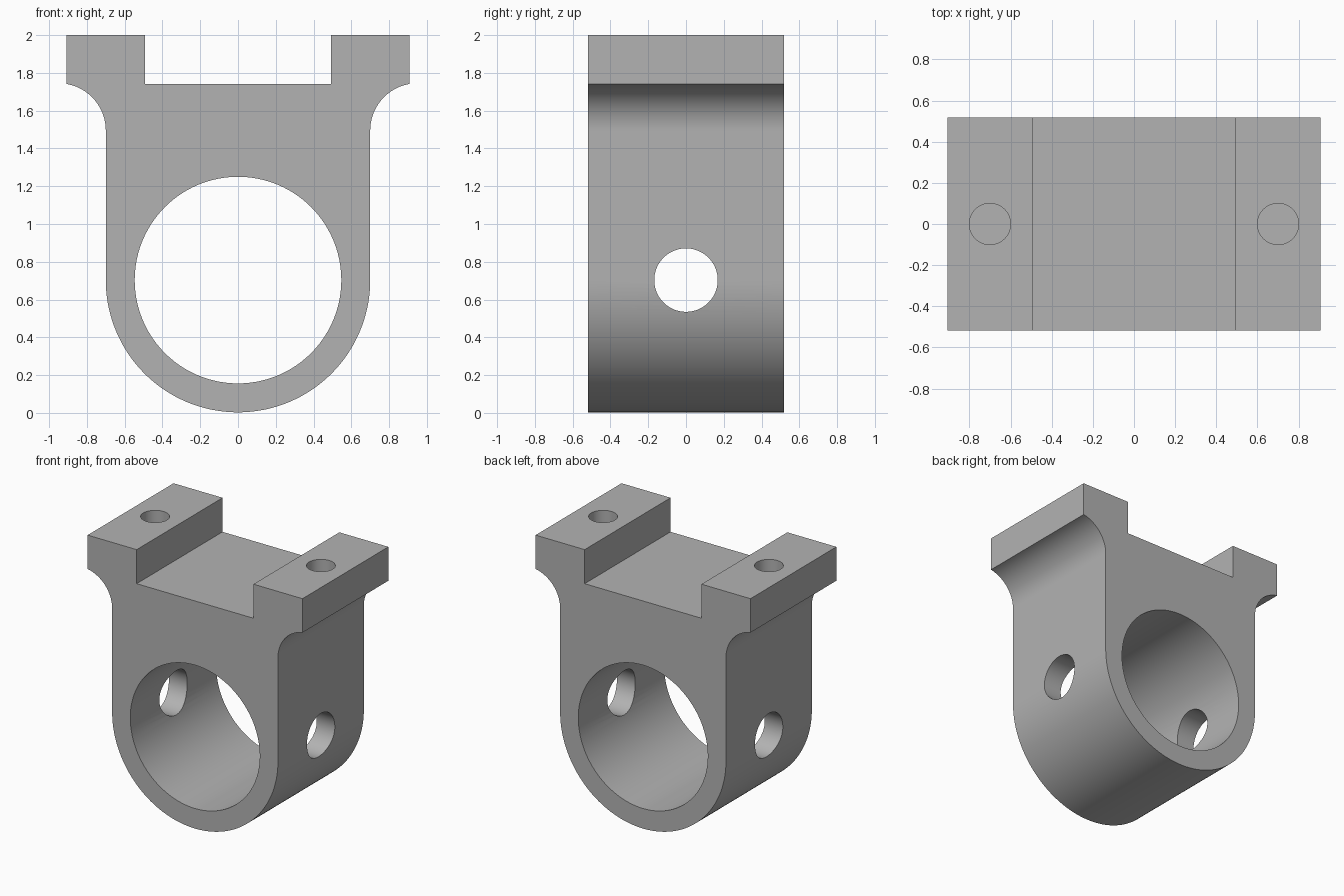
import bpy, bmesh
from math import pi, sin, cos, acos, radians
from mathutils import Vector

if "Cube" in bpy.data.objects:
    bpy.data.objects.remove(bpy.data.objects["Cube"], do_unlink=True)

HALF_DEPTH = 0.518
BODY_R = 0.7        # half width of the body and radius of its round base
FLANGE_X = 0.907
NOTCH_X = 0.493
NOTCH_Z = 1.74
FILLET_R = 0.25
FILLET_Z = 1.495
BORE_Z = 0.703

# Single grey material
grey = bpy.data.materials.new("light_grey")
grey.use_nodes = True
colour = (0.45, 0.45, 0.45, 1)
grey.diffuse_color = colour
grey.node_tree.nodes["Principled BSDF"].inputs["Base Color"].default_value = colour


def arc(cx, cz, r, start, end, steps):
    angles = [start + (end - start) * i / steps for i in range(steps + 1)]
    return [(cx + r * cos(a), cz + r * sin(a)) for a in angles]


def cutter(name, radius, depth, location, rotation=(0, 0, 0)):
    bpy.ops.mesh.primitive_cylinder_add(vertices=96, radius=radius, depth=depth,
                                        location=location, rotation=rotation)
    ob = bpy.context.object
    ob.name = name
    ob.hide_render = True
    return ob


# Right half of the outline: round base, straight side, fillet, flange, notch
fillet_end = acos((FLANGE_X - BODY_R - FILLET_R) / FILLET_R)
half = arc(0, BORE_Z, BODY_R, -pi / 2, 0, 48)
half += arc(BODY_R + FILLET_R, FILLET_Z, FILLET_R, pi, fillet_end, 24)
half += [(FLANGE_X, 2), (NOTCH_X, 2), (NOTCH_X, NOTCH_Z)]
outline = half + [(-x, z) for x, z in reversed(half[1:])]

# Bracket body extruded from front to back
bm = bmesh.new()
face = bm.faces.new([bm.verts.new((x, -HALF_DEPTH, z)) for x, z in outline])
back = bmesh.ops.extrude_face_region(bm, geom=[face])["geom"]
bmesh.ops.translate(bm, vec=Vector((0, 2 * HALF_DEPTH, 0)),
                    verts=[v for v in back if isinstance(v, bmesh.types.BMVert)])
bmesh.ops.recalc_face_normals(bm, faces=bm.faces)
mesh = bpy.data.meshes.new("bracket_body")
bm.to_mesh(mesh)
bm.free()
body = bpy.data.objects.new("bracket_body", mesh)
bpy.context.collection.objects.link(body)
mesh.materials.append(grey)

# Main bore, cross hole and the two blind bolt holes
bolt_bottom = NOTCH_Z
cutters = [
    cutter("main_bore_cutter", 0.547, 2, (0, 0, BORE_Z), (pi / 2, 0, 0)),
    cutter("cross_hole_cutter", 0.168, 3, (0, 0, BORE_Z), (0, pi / 2, 0)),
]
for side, label in ((1, "left"), (-1, "right")):
    cutters.append(cutter(label + "_bolt_hole_cutter", 0.1, 1,
                          (side * 0.7, 0, bolt_bottom + 0.5)))

bpy.ops.object.select_all(action="DESELECT")
body.select_set(True)
bpy.context.view_layer.objects.active = body
for ob in cutters:
    mod = body.modifiers.new(ob.name, "BOOLEAN")
    mod.operation = "DIFFERENCE"
    mod.solver = "EXACT"
    mod.object = ob
    bpy.ops.object.modifier_apply(modifier=mod.name)
    bpy.data.objects.remove(ob, do_unlink=True)

bpy.ops.object.shade_smooth_by_angle(angle=radians(30))
